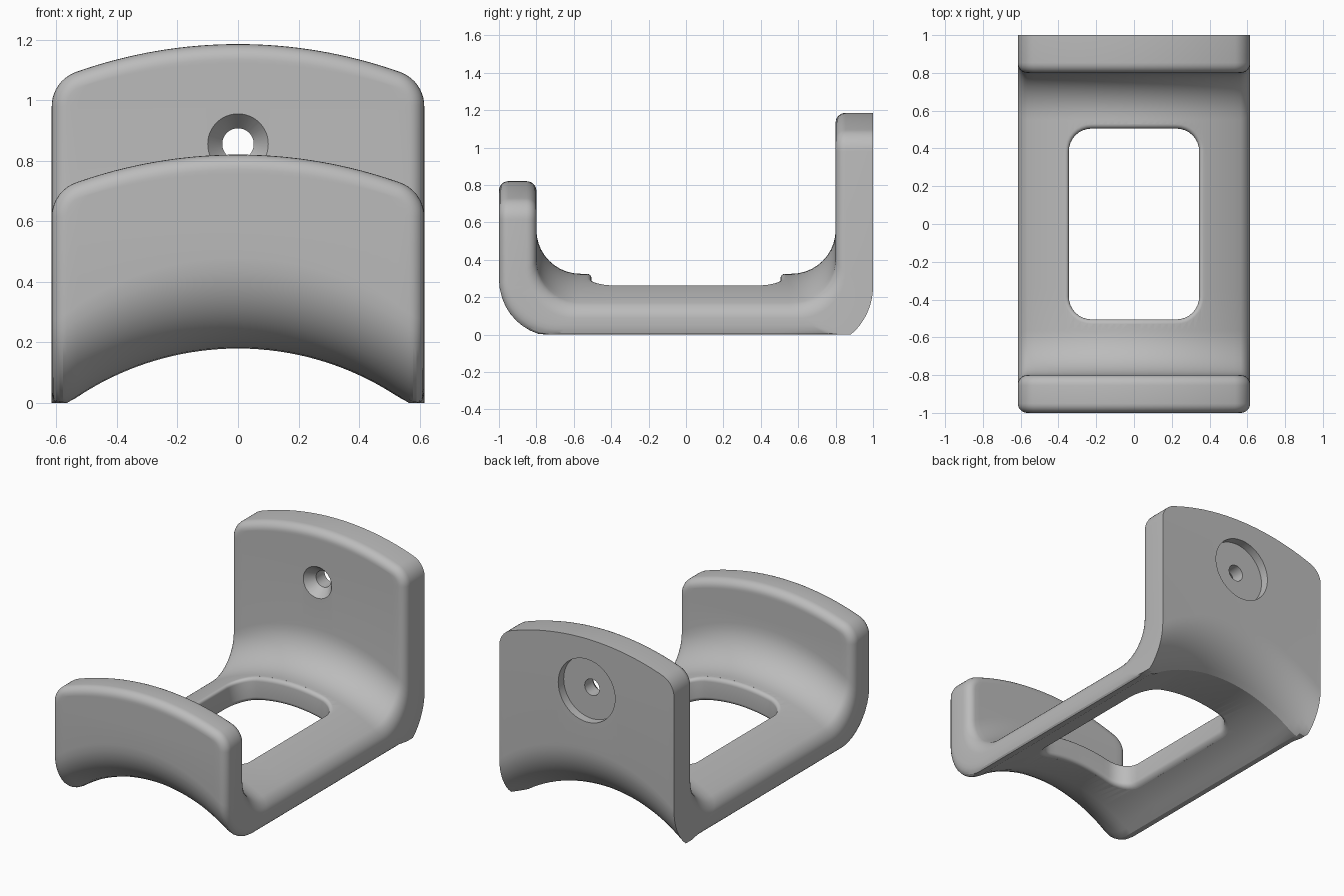
import bpy, bmesh
from math import sin, cos, pi, sqrt, acos, asin, radians

if "Cube" in bpy.data.objects:
    bpy.data.objects.remove(bpy.data.objects["Cube"], do_unlink=True)

HALF, EDGE = 0.615, 0.05            # half width, edge rounding
CORNER, CROWN = 0.12, 1.6           # plate corner radius, top crown radius
R_OUT, R_IN = 0.96, 1.105           # arched floor radii
Z_OUT, Z_IN = 0.18, 0.325           # floor heights on the centre line
COLS, STEPS, RIM = 32, 10, 6

grey = bpy.data.materials.new("light grey")
grey.use_nodes = True
colour = (0.5, 0.5, 0.5, 1)
grey.diffuse_color = colour
grey.node_tree.nodes["Principled BSDF"].inputs["Base Color"].default_value = colour


def drop(x, r):
    return sqrt(r * r - x * x) - r


def lerp(a, b, t):
    return a + (b - a) * t


def make_object(name, bm):
    bmesh.ops.recalc_face_normals(bm, faces=bm.faces)
    mesh = bpy.data.meshes.new(name)
    bm.to_mesh(mesh)
    bm.free()
    mesh.materials.append(grey)
    ob = bpy.data.objects.new(name, mesh)
    bpy.context.collection.objects.link(ob)
    return ob


# Rows along the bent strip: each maps (u, inset, depth fraction) to a point
def plate_row(y_out, y_in, top, k):
    cx = HALF - CORNER
    span = CROWN - CORNER
    a_max = acos(cx / span)
    base = top - CROWN + sqrt(span * span - cx * cx)
    a = a_max * k / STEPS

    def point(u, e, f):
        r = CORNER - e
        crown = top - CROWN + sqrt((CROWN - e) ** 2 - (u * (cx + r * cos(a_max))) ** 2)
        bump = crown - base - r * sin(a_max)
        z = base + r * sin(a) + bump * k / STEPS
        return u * (cx + r * cos(a)), lerp(y_out, y_in, f), z
    return point


def path_row(out, inn):
    def point(u, e, f):
        x = u * (HALF - e)
        z = lerp(out[1] + drop(x, R_OUT), inn[1] + drop(x, R_IN), f)
        return x, lerp(out[0], inn[0], f), max(z, 0)
    return point


# Each row is stored with its outer rounding: inset and depth fraction
rows = [(plate_row(-1, -0.8, 0.82, k), EDGE, 0.25) for k in range(STEPS, -1, -1)]
for k in range(STEPS + 1):
    a = pi / 2 * k / STEPS
    rows.append((path_row((-0.7 - 0.3 * cos(a), 0.48 - 0.3 * sin(a)),
                          (-0.565 - 0.235 * cos(a), 0.56 - 0.235 * sin(a))),
                 EDGE, lerp(0.25, 0.52, k / STEPS)))
for k in range(1, 6):
    rows.append((path_row((lerp(-0.7, 0.8, k / 5), Z_OUT),
                          (lerp(-0.565, 0.55, k / 5), Z_IN)), EDGE, 0.52))
for k in range(STEPS, -1, -1):
    a = pi / 2 * k / STEPS
    b = asin(0.3 / 0.34) * k / STEPS
    rows.append((path_row((0.66 + 0.34 * cos(b), 0.48 - 0.34 * sin(b)),
                          (0.565 + 0.235 * cos(a), 0.56 - 0.235 * sin(a))), 0, 0))
rows += [(plate_row(1, 0.8, 1.185, k), 0, 0) for k in range(STEPS + 1)]
LAST = len(rows) - 1


# Bracket body: outer skin, rounded rim, inner skin
def place(i, j, side, theta):
    point, inset, depth = rows[j]
    if side == "inner":
        inset, depth = EDGE, 0.27
    f = depth * (1 - cos(theta))
    return point(2 * i / COLS - 1, inset * (1 - sin(theta)),
                 f if side == "outer" else 1 - f)


bm = bmesh.new()
border = ([(i, 0) for i in range(COLS)] + [(COLS, j) for j in range(LAST)]
          + [(i, LAST) for i in range(COLS, 0, -1)]
          + [(0, j) for j in range(LAST, 0, -1)])
skins = {}
for side in ("outer", "inner"):
    grid = {(i, j): bm.verts.new(place(i, j, side, 0))
            for i in range(COLS + 1) for j in range(LAST + 1)}
    for i in range(COLS):
        for j in range(LAST):
            bm.faces.new([grid[i, j], grid[i + 1, j], grid[i + 1, j + 1], grid[i, j + 1]])
    skins[side] = [grid[c] for c in border]

rings = [skins["outer"]]
for k in range(1, RIM + 1):
    rings.append([bm.verts.new(place(i, j, "outer", pi / 2 * k / RIM)) for i, j in border])
for k in range(RIM, 0, -1):
    rings.append([bm.verts.new(place(i, j, "inner", pi / 2 * k / RIM)) for i, j in border])
rings.append(skins["inner"])


def bridge(bm, loops):
    for a, b in zip(loops, loops[1:]):
        for n in range(len(a)):
            m = (n + 1) % len(a)
            bm.faces.new([a[n], a[m], b[m], b[n]])


bridge(bm, rings)
bmesh.ops.remove_doubles(bm, verts=bm.verts, dist=0.00005)
body = make_object("bracket_body", bm)


# Floor opening cutter: rounded rectangle, flared at both rims along the arch
def opening_loop(grow, height):
    pts = []
    r = 0.12 + grow
    for q, (sx, sy) in enumerate([(1, 1), (-1, 1), (-1, -1), (1, -1)]):
        for k in range(9):
            a = pi / 2 * (q + k / 8)
            pts.append((sx * 0.225 + r * cos(a), sy * 0.385 + r * sin(a)))
    dense = []
    for n, (x, y) in enumerate(pts):
        x2, y2 = pts[(n + 1) % len(pts)]
        cuts = 12 if abs(x2 - x) > 0.2 else 1
        dense += [(lerp(x, x2, c / cuts), lerp(y, y2, c / cuts)) for c in range(cuts)]
    return [bm.verts.new((x, y, height(x))) for x, y in dense]


bm = bmesh.new()
FLARE = 0.025
loops = [opening_loop(FLARE, lambda x: 1.0)]
for k in range(RIM + 1):
    a = pi / 2 * k / RIM
    loops.append(opening_loop(FLARE * (1 - sin(a)),
                              lambda x: Z_IN + drop(x, R_IN) - FLARE * (1 - cos(a))))
for k in range(RIM, -1, -1):
    a = pi / 2 * k / RIM
    loops.append(opening_loop(FLARE * (1 - sin(a)),
                              lambda x: Z_OUT + drop(x, R_OUT) + FLARE * (1 - cos(a))))
loops.append(opening_loop(FLARE, lambda x: -0.5))
bridge(bm, loops)
bm.faces.new(loops[0])
bm.faces.new(loops[-1])
opening = make_object("opening_cutter", bm)

# Screw hole cutter: countersink in front, round recess behind
bm = bmesh.new()
lathe = [(0.1, 0.7), (0.1, 0.8), (0.052, 0.86), (0.052, 0.945), (0.2, 0.945), (0.2, 1.1)]
loops = [[bm.verts.new((r * cos(2 * pi * n / 48), y, 0.855 + r * sin(2 * pi * n / 48)))
          for n in range(48)] for r, y in lathe]
bridge(bm, loops)
bm.faces.new(loops[0])
bm.faces.new(loops[-1])
screw = make_object("screw_hole_cutter", bm)

# Apply the cuts, then smooth shading with sharp creases
for cutter in (opening, screw):
    mod = body.modifiers.new(cutter.name, "BOOLEAN")
    mod.operation, mod.solver, mod.object = "DIFFERENCE", "EXACT", cutter
bpy.context.view_layer.objects.active = body
for ob in bpy.context.selected_objects:
    ob.select_set(False)
body.select_set(True)
for mod in list(body.modifiers):
    bpy.ops.object.modifier_apply(modifier=mod.name)
for cutter in (opening, screw):
    bpy.data.objects.remove(cutter, do_unlink=True)
bpy.ops.object.shade_smooth_by_angle(angle=radians(22))
